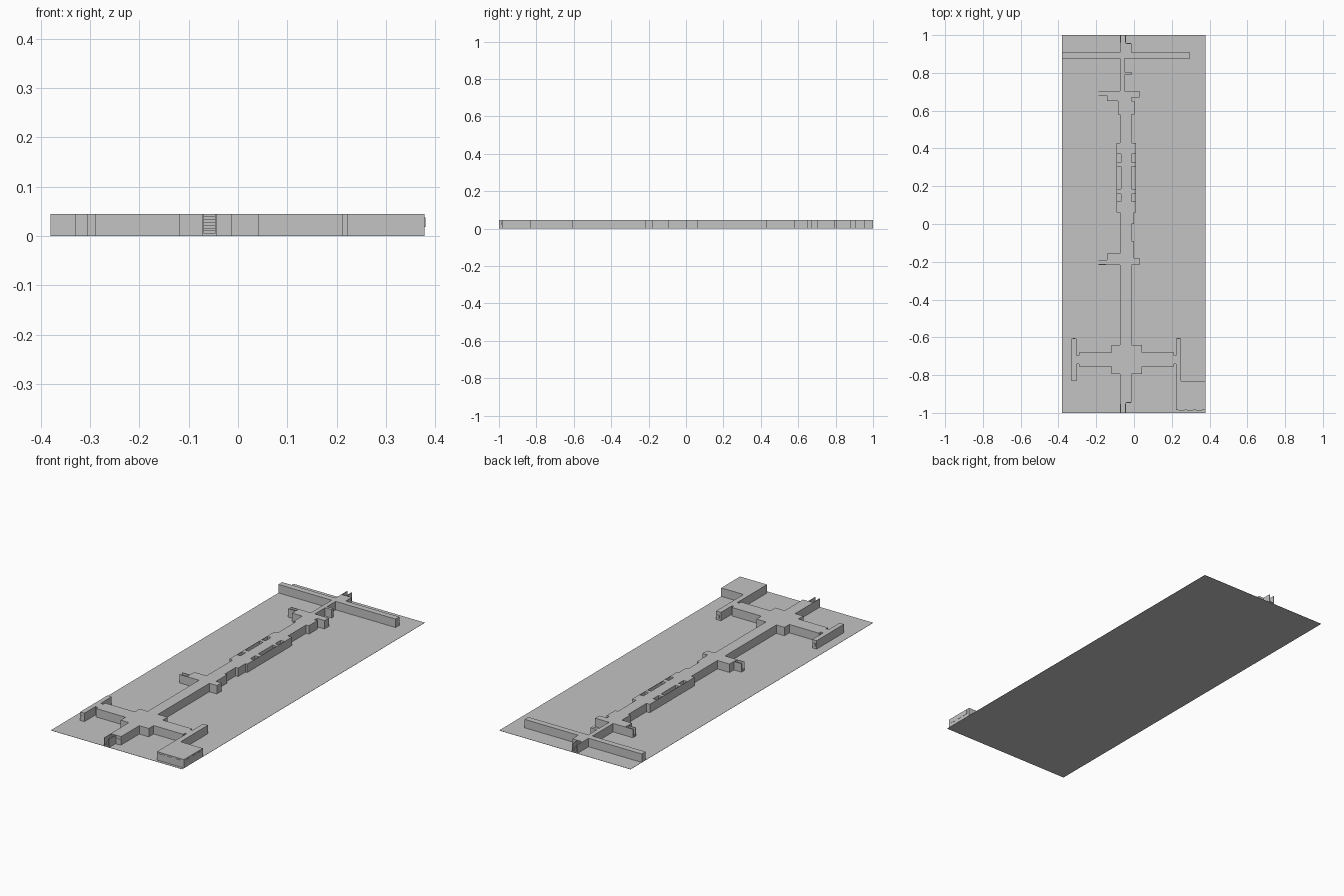
import bpy, bmesh

old = bpy.data.objects.get("Cube")
if old:
    bpy.data.objects.remove(old, do_unlink=True)

H = 0.045      # building height
WALL = 0.004   # thickness of free-standing walls

grey = bpy.data.materials.new("concrete_grey")
grey.use_nodes = True
colour = (0.55, 0.55, 0.55, 1)
grey.diffuse_color = colour
grey.node_tree.nodes["Principled BSDF"].inputs["Base Color"].default_value = colour


def finish(name, bm):
    bmesh.ops.recalc_face_normals(bm, faces=bm.faces)
    mesh = bpy.data.meshes.new(name)
    bm.to_mesh(mesh)
    bm.free()
    mesh.materials.append(grey)
    obj = bpy.data.objects.new(name, mesh)
    bpy.context.collection.objects.link(obj)
    return obj


def box(name, x0, x1, y0, y1, z0, z1):
    bm = bmesh.new()
    bmesh.ops.create_cube(bm, size=1)
    for v in bm.verts:
        v.co.x = x1 if v.co.x > 0 else x0
        v.co.y = y1 if v.co.y > 0 else y0
        v.co.z = z1 if v.co.z > 0 else z0
    return finish(name, bm)


def floor_plan(name, rooms, wells, height):
    """Extrude the union of the room rectangles, leaving out the wells."""
    rects = rooms + wells
    xs = sorted({v for r in rects for v in r[:2]})
    ys = sorted({v for r in rects for v in r[2:]})

    def covered(x, y, group):
        return any(a < x < b and c < y < d for a, b, c, d in group)

    bm = bmesh.new()
    grid = {}

    def corner(x, y):
        if (x, y) not in grid:
            grid[x, y] = bm.verts.new((x, y, 0))
        return grid[x, y]

    for xa, xb in zip(xs, xs[1:]):
        for ya, yb in zip(ys, ys[1:]):
            cx, cy = (xa + xb) / 2, (ya + yb) / 2
            if covered(cx, cy, rooms) and not covered(cx, cy, wells):
                bm.faces.new([corner(xa, ya), corner(xb, ya),
                              corner(xb, yb), corner(xa, yb)])
    top = bmesh.ops.extrude_face_region(bm, geom=bm.faces[:])["geom"]
    bmesh.ops.translate(bm, vec=(0, 0, height),
                        verts=[g for g in top if isinstance(g, bmesh.types.BMVert)])
    bmesh.ops.recalc_face_normals(bm, faces=bm.faces)
    bmesh.ops.dissolve_limit(bm, angle_limit=0.01, verts=bm.verts[:], edges=bm.edges[:])
    return finish(name, bm)


def stairs(name, low, high, a, b, along_y, steps=7):
    """Flight rising from low to high, between two side walls at a and b."""
    run = (high - low) / steps
    for i in range(steps):
        p, q = sorted((low + run * i, low + run * (i + 1)))
        rise = H * (i + 1) / (steps + 1)
        span = (a, b, p, q) if along_y else (p, q, a, b)
        box(f"{name}_step_{i + 1}", *span, 0, rise)
    p, q = sorted((low, high))
    for side, w in (("first", a), ("second", b - WALL)):
        span = (w, w + WALL, p, q) if along_y else (p, q, w, w + WALL)
        box(f"{name}_{side}_wall", *span, 0, H)


# Ground sheet
box("ground_sheet", -0.38, 0.378, -1, 1, 0, 0.001)

# Corridors and rooms: x0, x1, y0, y1
rooms = [
    (-0.073, -0.013, -0.945, -0.64),    # front corridor
    (-0.12, 0.042, -0.795, -0.64),      # central hall
    (-0.29, -0.12, -0.755, -0.68),      # right wing
    (-0.305, -0.29, -0.74, -0.695),
    (-0.33, -0.305, -0.83, -0.605),
    (0.042, 0.212, -0.755, -0.68),      # left wing
    (0.212, 0.222, -0.74, -0.695),
    (0.222, 0.25, -0.83, -0.605),
    (0.222, 0.378, -0.985, -0.83),      # corner room
    (-0.073, -0.013, -0.64, 0.06),      # middle corridor
    (-0.143, -0.013, -0.217, -0.155),
    (-0.013, 0.03, -0.217, -0.18),
    (-0.073, 0.0, -0.18, -0.09),
    (-0.073, 0.0, 0.0, 0.06),
    (-0.092, 0.01, 0.06, 0.43),         # wide hall
    (-0.073, -0.013, 0.43, 0.58),
    (-0.085, 0.003, 0.58, 0.65),
    (-0.143, -0.013, 0.65, 0.705),      # back crossing
    (-0.013, 0.03, 0.67, 0.705),
    (-0.073, -0.05, 0.705, 0.876),
    (-0.05, -0.013, 0.79, 0.805),
    (-0.38, 0.296, 0.876, 0.907),       # back cross corridor
    (-0.073, -0.013, 0.907, 0.955),
]
# Open light wells along both sides of the wide hall
wells = [(x, x + 0.021, y0, y1)
         for x in (-0.09, -0.013)
         for y0, y1 in ((0.12, 0.16), (0.185, 0.305), (0.325, 0.37))]
floor_plan("corridors_and_rooms", rooms, wells, H)

# Entrance stairs at both ends
stairs("front_stairs", -1, -0.945, -0.073, -0.043, True)
stairs("back_stairs", 1, 0.955, -0.073, -0.043, True)

# Side stairs beside the two crossings
stairs("middle_side_stairs", -0.187, -0.143, -0.217, -0.19, False)
stairs("back_side_stairs", -0.187, -0.143, 0.68, 0.705, False)

# Doors at the corridor ends
box("front_door", -0.04, -0.015, -0.947, -0.944, 0, 0.03)
box("back_door", -0.04, -0.015, 0.954, 0.957, 0, 0.03)
for y in (-0.83, -0.605):
    box("right_wing_hatch", -0.323, -0.312, y - 0.0015, y + 0.0015, 0.012, 0.028)
box("left_wing_hatch", 0.231, 0.242, -0.6065, -0.6035, 0.012, 0.028)

# Window panels on the corner room
for i in range(3):
    x = 0.235 + i * 0.046
    box(f"front_window_{i + 1}", x, x + 0.032, -0.987, -0.984, 0.018, 0.038)
    y = -0.97 + i * 0.046
    box(f"side_window_{i + 1}", 0.3765, 0.3795, y, y + 0.032, 0.018, 0.038)
